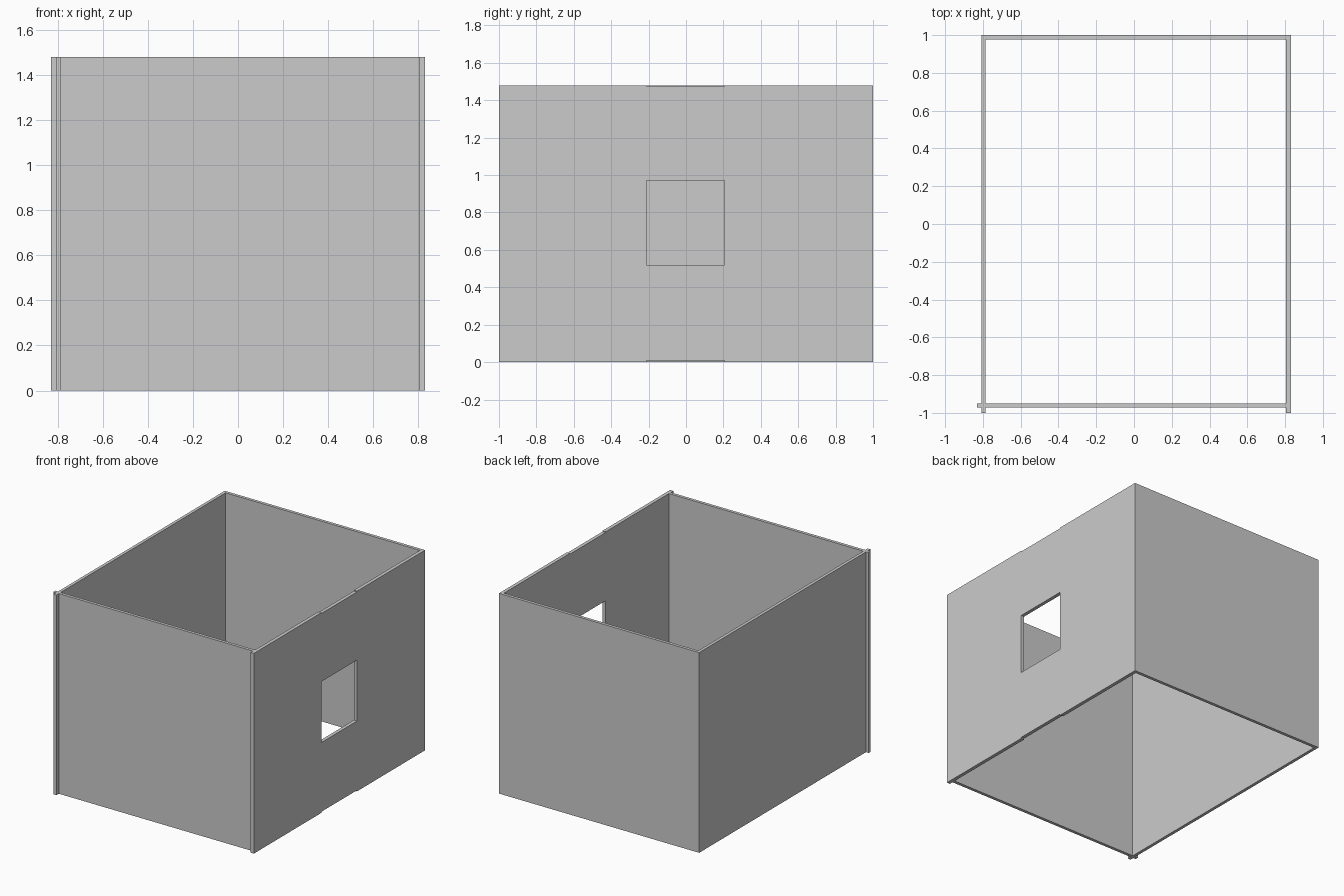
import bpy

if "Cube" in bpy.data.objects:
    bpy.data.objects.remove(bpy.data.objects["Cube"])


def box(name, x, y, z):
    """Axis-aligned box from (min, max) ranges."""
    bpy.ops.mesh.primitive_cube_add(
        size=1, location=[(a + b) / 2 for a, b in (x, y, z)])
    ob = bpy.context.object
    ob.name = name
    ob.scale = [b - a for a, b in (x, y, z)]
    bpy.ops.object.transform_apply(location=False, rotation=False, scale=True)
    return ob


H = 1.48
full = (0, H)

# Solid walls; the front one is set back and pokes out past the left wall
box("left_wall", (-0.808, -0.785), (-1, 1), full)
box("front_wall", (-0.83, 0.804), (-0.972, -0.949), full)
box("back_wall", (-0.785, 0.804), (0.977, 1), full)

# Right wall, made of four panels around the window
rx = (0.804, 0.83)
wy = (-0.21, 0.205)
box("window_wall_front_panel", rx, (-1, wy[0]), full)
box("window_wall_back_panel", rx, (wy[1], 1), full)
box("window_wall_lower_panel", rx, wy, (0.008, 0.52))
box("window_wall_upper_panel", rx, wy, (0.97, H - 0.006))
